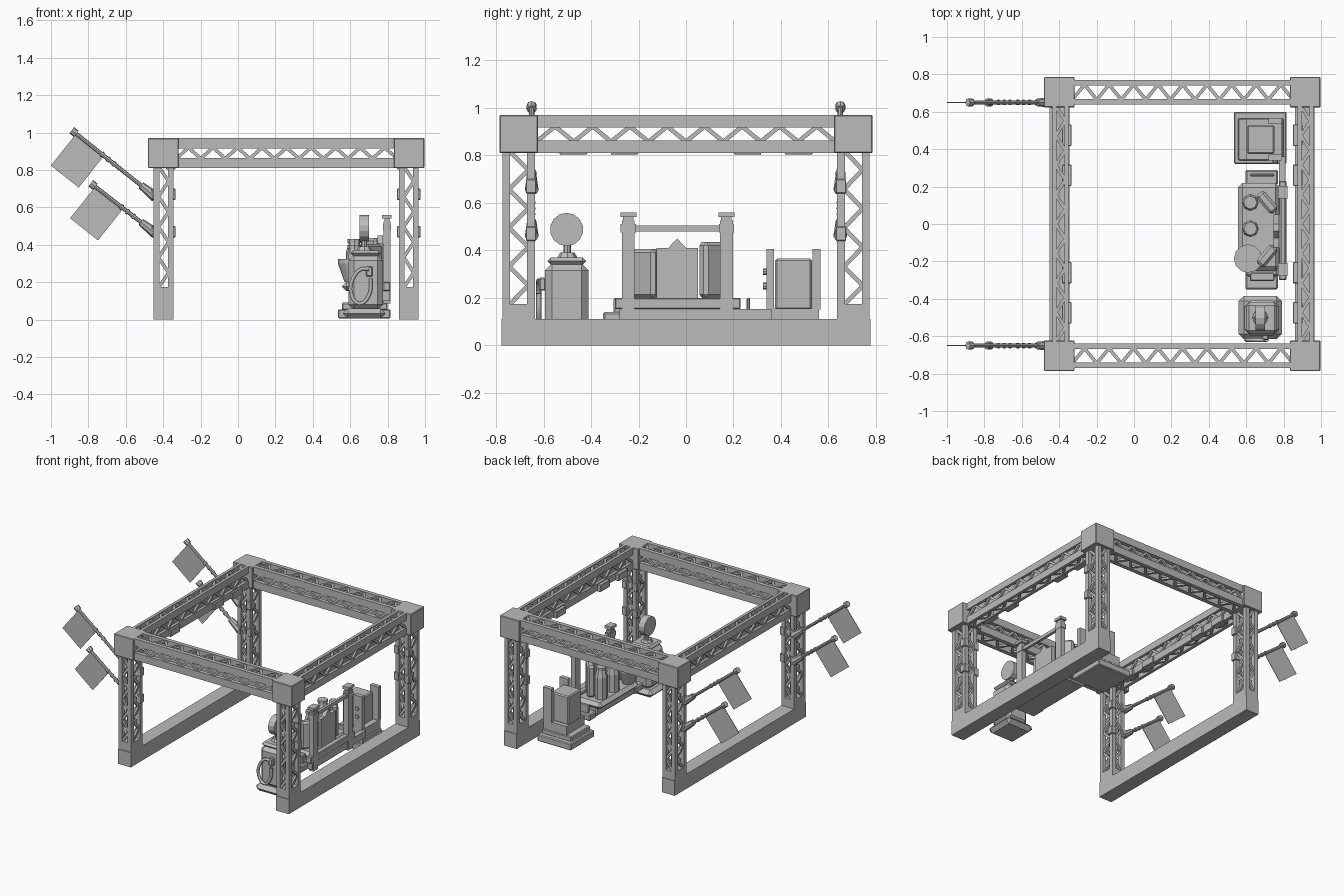
import bpy, bmesh, math
from mathutils import Vector, Matrix

cube = bpy.data.objects.get("Cube")
if cube:
    bpy.data.objects.remove(cube)

grey = bpy.data.materials.new("plain_grey")
grey.use_nodes = True
tone = (0.5, 0.5, 0.5, 1)
grey.diffuse_color = tone
grey.node_tree.nodes["Principled BSDF"].inputs["Base Color"].default_value = tone

X, Y, Z = Vector((1, 0, 0)), Vector((0, 1, 0)), Vector((0, 0, 1))


def finish(name, bm, bevel=0):
    bmesh.ops.recalc_face_normals(bm, faces=bm.faces)
    mesh = bpy.data.meshes.new(name)
    bm.to_mesh(mesh)
    bm.free()
    mesh.materials.append(grey)
    ob = bpy.data.objects.new(name, mesh)
    bpy.context.collection.objects.link(ob)
    if bevel:
        mod = ob.modifiers.new("chamfer", "BEVEL")
        mod.width, mod.segments = bevel, 1
    return ob


def add_box(bm, x, y, z):
    spans = (x, y, z)
    mid = Vector([(a + b) / 2 for a, b in spans])
    size = [abs(b - a) for a, b in spans]
    bmesh.ops.create_cube(bm, size=1, matrix=Matrix.Translation(mid) @ Matrix.Diagonal((*size, 1)))


def box(name, x, y, z, bevel=0):
    bm = bmesh.new()
    add_box(bm, x, y, z)
    return finish(name, bm, bevel)


def add_bar(bm, p, q, width, depth, normal):
    d = (q - p).normalized()
    side = normal.cross(d).normalized()
    m = Matrix((d * (q - p).length, side * width, normal * depth)).transposed().to_4x4()
    bmesh.ops.create_cube(bm, size=1, matrix=Matrix.Translation((p + q) / 2) @ m)


def add_rod(bm, p, q, r1, r2=None, sides=8):
    p, q = Vector(p), Vector(q)
    rot = (q - p).to_track_quat("Z", "Y").to_matrix().to_4x4()
    bmesh.ops.create_cone(bm, cap_ends=True, segments=sides, radius1=r1, radius2=r1 if r2 is None else r2,
                          depth=(q - p).length, matrix=Matrix.Translation((p + q) / 2) @ rot)


def rod(name, p, q, r1, r2=None, sides=8):
    bm = bmesh.new()
    add_rod(bm, p, q, r1, r2, sides)
    return finish(name, bm)


def truss(name, start, axis, length, u, hu, ru, v, hv, rv, steps):
    """Box girder: four rails and a zigzag on each long side."""
    bm = bmesh.new()
    start = Vector(start)
    for su in (-1, 1):
        for sv in (-1, 1):
            p = start + u * su * (hu - ru / 2) + v * sv * (hv - rv / 2)
            add_bar(bm, p, p + axis * length, rv if (u.cross(axis) - v).length < .1 or (u.cross(axis) + v).length < .1
                    else ru, ru, u)
    for a, ha, ra, b, hb, rb in ((u, hu, ru, v, hv, rv), (v, hv, rv, u, hu, ru)):
        for s in (-1, 1):
            base = start + a * s * (ha - 0.014)
            for i in range(steps):
                t = 1 if i % 2 else -1
                reach = b * t * (hb - rb + 0.004)
                add_bar(bm, base + axis * length * i / steps + reach,
                        base + axis * length * (i + 1) / steps - reach, 0.018, 0.014, a)
    return finish(name, bm)


# Frame: corner blocks, columns, girders and ground beams
sides_x = (("right", -0.398, -0.40, 1), ("left", 0.913, 0.915, -1))
sides_y = (("front", -0.705, -1), ("back", 0.705, 1))
for sx, cx, bx, inward in sides_x:
    box(sx + "_ground_beam", (cx - 0.053, cx + 0.053), (-0.778, 0.778), (0, 0.11))
    truss(sx + "_top_girder", (cx + 0.005, -0.63, 0.89), Y, 1.26, X, 0.043, 0.022, Z, 0.08, 0.052, 16)
    for sy, cy, out in sides_y:
        name = sx + "_" + sy
        box(name + "_corner_block", (bx - 0.082, bx + 0.082), (cy - 0.081, cy + 0.081), (0.81, 0.97), 0.004)
        box(name + "_column_foot", (cx - 0.053, cx + 0.053), (cy - 0.068, cy + 0.068), (0.1, 0.175))
        truss(name + "_column", (cx, cy, 0.17), Z, 0.65, X, 0.053, 0.03, Y, 0.068, 0.032, 8)
        for z in (0.47, 0.67):
            for face in (-1, 1):
                xm = cx + face * 0.044
                yc = cy - out * 0.052
                box(name + "_column_clip", (xm - 0.02, xm + 0.02), (yc - 0.022, yc + 0.022), (z - 0.03, z + 0.03), 0.004)
        for yc in (0.26, 0.475):
            e = cx + inward * 0.063
            box(sx + "_girder_clip", (e, e - inward * 0.05), (out * yc - 0.057, out * yc + 0.057), (0.803, 0.855), 0.003)
for sy, cy, out in sides_y:
    truss(sy + "_top_girder", (-0.33, cy, 0.89), X, 1.18, Y, 0.066, 0.03, Z, 0.08, 0.055, 18)

# Four flags on slanted poles
for sy, cy, out in sides_y:
    y = out * 0.65
    for level, foot, tip in (("upper", (-0.44, 0.655), (-0.877, 1.003)), ("lower", (-0.44, 0.46), (-0.775, 0.72))):
        a, b = Vector((foot[0], y, foot[1])), Vector((tip[0], y, tip[1]))
        d = (b - a).normalized()
        bm = bmesh.new()
        add_rod(bm, a, b, 0.011)
        add_rod(bm, a, a + d * 0.1, 0.029, 0.02)
        for f in (0.2, 0.24, 0.28):
            add_rod(bm, b - d * f, b - d * (f - 0.012), 0.015)
        add_rod(bm, b - d * 0.015, b + d * 0.015, 0.021)
        finish(sy + "_" + level + "_flagpole", bm)
        bm = bmesh.new()
        drop = Vector((-0.135, 0, -0.17))
        p, q = b - d * 0.01, b - d * 0.21
        add_bar(bm, (p + q) / 2, (p + q) / 2 + drop, 0.19, 0.004, Y)
        finish(sy + "_" + level + "_flag", bm)

# Fuel pump with round sign and hose
box("pump_base", (0.56, 0.79), (-0.615, -0.385), (0.005, 0.06), 0.03)
box("pump_body", (0.59, 0.775), (-0.595, -0.41), (0.05, 0.345), 0.03)
box("pump_top", (0.6, 0.765), (-0.585, -0.42), (0.34, 0.37), 0.022)
rod("pump_neck_foot", (0.675, -0.5, 0.365), (0.675, -0.5, 0.39), 0.045, 0.03)
rod("pump_neck", (0.675, -0.5, 0.38), (0.675, -0.5, 0.43), 0.016)
rod("pump_sign", (0.65, -0.503, 0.488), (0.7, -0.503, 0.488), 0.07, sides=14)
box("pump_nozzle", (0.685, 0.72), (-0.62, -0.59), (0.23, 0.285), 0.006)
curve = bpy.data.curves.new("pump_hose", "CURVE")
curve.dimensions, curve.bevel_depth, curve.bevel_resolution, curve.resolution_u = "3D", 0.011, 1, 4
path = ((0.7, 0.27), (0.66, 0.27), (0.615, 0.22), (0.605, 0.14), (0.65, 0.085), (0.7, 0.13), (0.71, 0.22))
line = curve.splines.new("BEZIER")
line.bezier_points.add(len(path) - 1)
for point, (px, pz) in zip(line.bezier_points, path):
    point.co = (px, -0.62, pz)
    point.handle_left_type = point.handle_right_type = "AUTO"
curve.materials.append(grey)
bpy.context.collection.objects.link(bpy.data.objects.new("pump_hose", curve))

# Service stand: platform, tanks, slanted cabinets, gabled panel
box("stand_underframe", (0.6, 0.77), (-0.28, 0.2), (0.09, 0.16), 0.01)
box("stand_platform", (0.555, 0.78), (-0.25, 0.22), (0.152, 0.2), 0.03)
for tab, y0, y1 in (("front", -0.35, -0.24), ("back", 0.21, 0.29)):
    box(tab + "_stand_step", (0.595, 0.77), (y0, y1), (0.09, 0.14), 0.008)
    box(tab + "_stand_ledge", (0.62, 0.75), (min(y0 + 0.045, y1), y1 - 0.02), (0.13, 0.2), 0.005)
rod("wide_tank_funnel", (0.61, -0.185, 0.2), (0.61, -0.185, 0.3), 0.04, 0.076, 12)
rod("wide_tank_lid", (0.61, -0.185, 0.3), (0.61, -0.185, 0.325), 0.076, sides=12)
for tank, y, top in (("middle", -0.025, 0.4), ("back", 0.115, 0.43)):
    rod(tank + "_tank_body", (0.622, y, 0.2), (0.622, y, top - 0.07), 0.045)
    rod(tank + "_tank_shoulder", (0.622, y, top - 0.07), (0.622, y, top - 0.02), 0.045, 0.03)
    rod(tank + "_tank_cap", (0.622, y, top - 0.02), (0.622, y, top), 0.036)
for cab, y, turn, top in (("front", -0.17, 50, 0.405), ("back", 0.115, -50, 0.435)):
    ob = box(cab + "_cabinet", (-0.065, 0.065), (-0.028, 0.028), (0.2, top), 0.014)
    ob.location = (0.712, y, 0)
    ob.rotation_euler.z = math.radians(turn)
bm = bmesh.new()
outline = ((-0.125, 0.19), (0.05, 0.19), (0.05, 0.41), (0, 0.41), (-0.037, 0.45), (-0.075, 0.41), (-0.125, 0.41))
face = bm.faces.new([bm.verts.new((0.745, y, z)) for y, z in outline])
push = bmesh.ops.extrude_face_region(bm, geom=[face])
bmesh.ops.translate(bm, vec=X * 0.03, verts=[v for v in push["geom"] if isinstance(v, bmesh.types.BMVert)])
finish("gabled_panel", bm)

# Rail with two capped pillars beside the stand
for side, y in (("front", -0.243), ("back", 0.17)):
    box(side + "_pillar", (0.777, 0.815), (y - 0.027, y + 0.027), (0.085, 0.525))
    box(side + "_pillar_band", (0.774, 0.818), (y - 0.032, y + 0.032), (0.475, 0.51))
    box(side + "_pillar_cap", (0.77, 0.822), (y - 0.034, y + 0.034), (0.54, 0.56))
    box(side + "_pillar_neck", (0.782, 0.81), (y - 0.022, y + 0.022), (0.52, 0.545))
box("pillar_rail", (0.787, 0.807), (-0.22, 0.15), (0.48, 0.505))
box("stand_skirt", (0.775, 0.815), (-0.3, 0.23), (0.152, 0.2), 0.005)
box("side_skirt", (0.775, 0.81), (-0.28, 0.36), (0.1, 0.152))

# Rear cabinet on a stepped slab
box("rear_slab", (0.535, 0.815), (0.32, 0.6), (0.005, 0.055), 0.006)
box("rear_slab_step", (0.555, 0.8), (0.34, 0.565), (0.05, 0.09), 0.006)
box("rear_plinth", (0.6, 0.79), (0.345, 0.56), (0.085, 0.155))
box("rear_cabinet", (0.605, 0.75), (0.375, 0.53), (0.15, 0.365), 0.008)
for side, y in (("front", 0.355), ("back", 0.55)):
    box(side + "_rear_post", (0.72, 0.79), (y - 0.016, y + 0.016), (0.15, 0.405))
for z in (0.25, 0.31):
    rod("rear_post_knob", (0.755, 0.345, z), (0.755, 0.325, z), 0.014)
